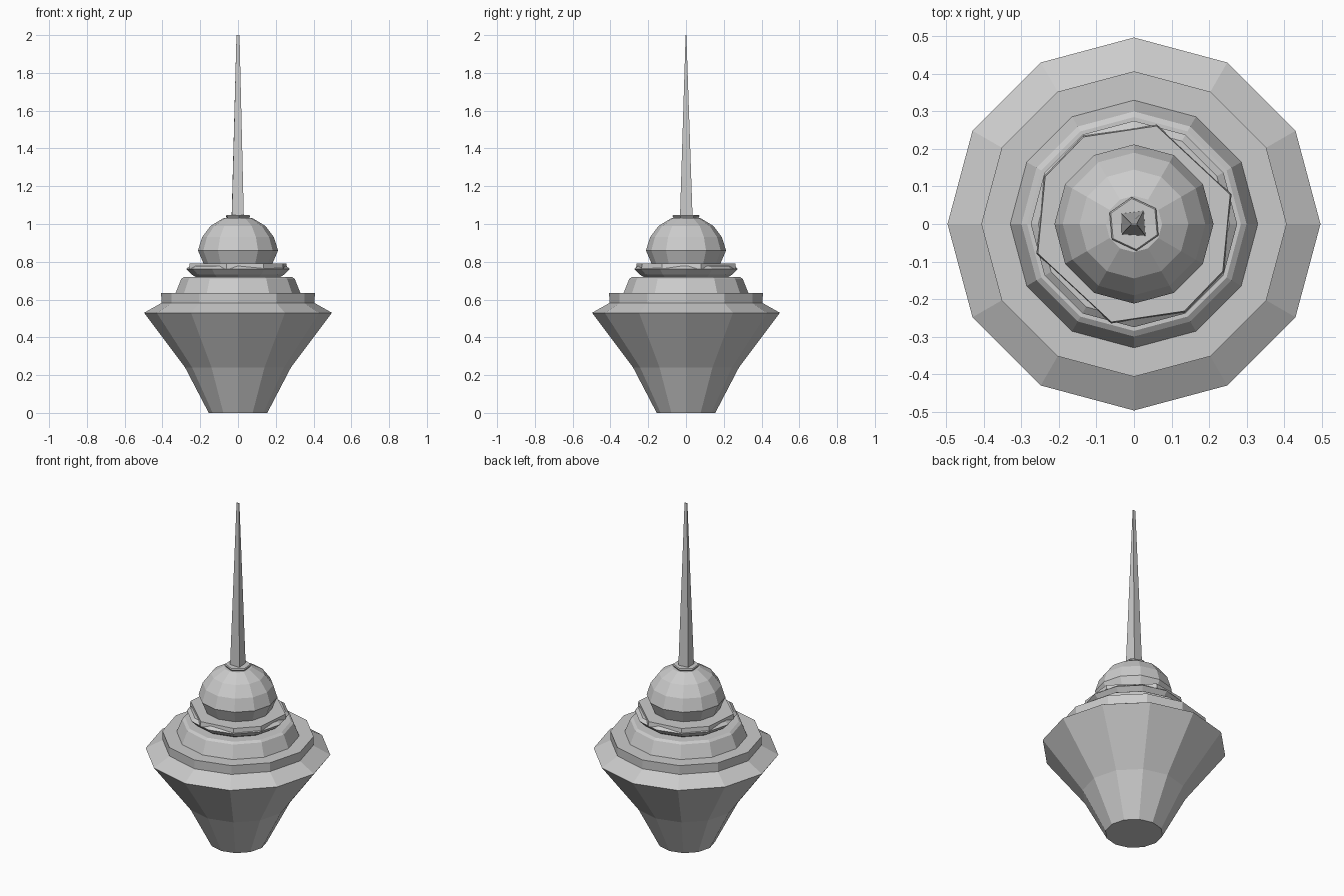
import bpy, bmesh
from math import sin, cos, radians

if "Cube" in bpy.data.objects:
    bpy.data.objects.remove(bpy.data.objects["Cube"])


def loft(name, rings):
    """Closed flat-faced solid from rings of (x, y, z) with equal counts."""
    bm = bmesh.new()
    rows = [[bm.verts.new(p) for p in r] for r in rings]
    n = len(rows[0])
    for a, b in zip(rows, rows[1:]):
        for i in range(n):
            j = (i + 1) % n
            bm.faces.new((a[i], a[j], b[j], b[i]))
    bm.faces.new(rows[0][::-1])
    bm.faces.new(rows[-1])
    bmesh.ops.recalc_face_normals(bm, faces=bm.faces)
    mesh = bpy.data.meshes.new(name)
    bm.to_mesh(mesh)
    bm.free()
    ob = bpy.data.objects.new(name, mesh)
    bpy.context.collection.objects.link(ob)
    return ob


def lathe(name, profile, angles):
    return loft(name, [[(r * cos(radians(a)), r * sin(radians(a)), z)
                        for a in angles] for r, z in profile])


twelve = range(0, 360, 30)

# Tapered lower body with flared rim
lathe("lower_body", [(0.155, 0), (0.28, 0.24), (0.497, 0.53), (0.405, 0.582)], twelve)

# Stepped tiers
lathe("wide_tier", [(0.405, 0.582), (0.407, 0.635)], twelve)
lathe("upper_tier", [(0.33, 0.635), (0.30, 0.71), (0.285, 0.72)], twelve)

# Collar: round flare with an uneven eight-sided plate on top
lathe("collar", [(0.225, 0.72), (0.245, 0.732), (0.275, 0.762), (0.255, 0.777)], twelve)
half = [17, 77, 120, 152]
lathe("collar_plate", [(0.272, 0.762), (0.268, 0.79)], half + [a + 180 for a in half])

# Dome and its small cap
lathe("dome", [(0.18, 0.785), (0.212, 0.86), (0.19, 0.93), (0.145, 0.99),
               (0.075, 1.032)], twelve)
lathe("dome_cap", [(0.06, 1.02), (0.072, 1.042), (0.068, 1.047)], range(35, 395, 60))

# Four-sided spire narrowing to a short edge
base = [(-0.033, -0.028), (0.031, -0.032), (0.026, 0.035), (-0.034, 0.028)]
tip = [(-0.008, -0.002), (0.008, -0.002), (0.008, 0.002), (-0.008, 0.002)]
loft("spire", [[(x, y, 1.03) for x, y in base], [(x, y, 2.0) for x, y in tip]])
